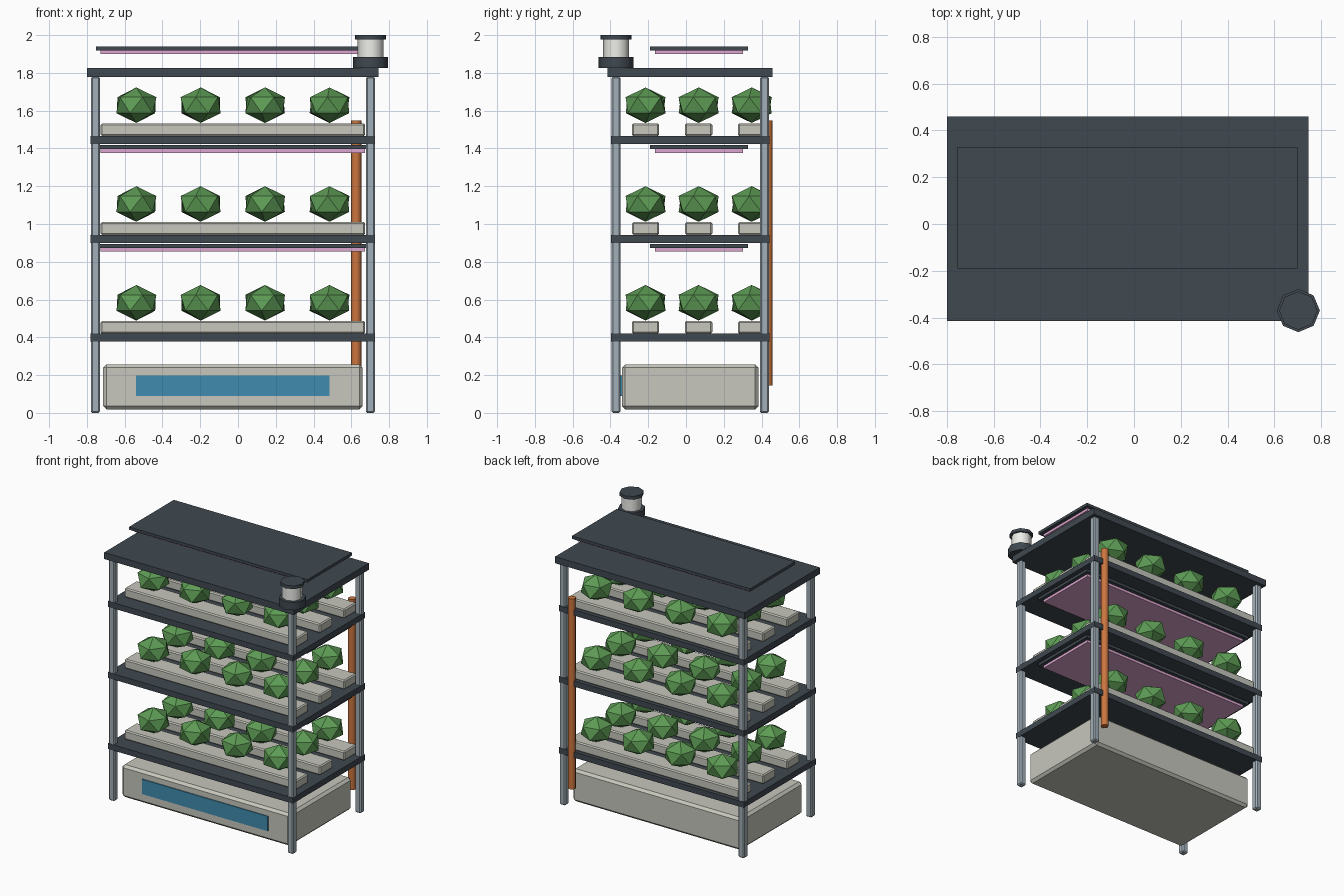
import bpy
from math import pi

if "Cube" in bpy.data.objects:
    bpy.data.objects.remove(bpy.data.objects["Cube"])

CX, CY = -0.027, 0.022      # centre of the rack
STEP = 0.523                # height between tiers


def mat(name, r, g, b):
    m = bpy.data.materials.new(name)
    m.diffuse_color = (r, g, b, 1)
    m.use_nodes = True
    m.node_tree.nodes["Principled BSDF"].inputs["Base Color"].default_value = m.diffuse_color
    return m


DARK = mat("dark_panel", 0.05, 0.065, 0.08)
STEEL = mat("steel", 0.36, 0.43, 0.48)
BEIGE = mat("beige", 0.57, 0.57, 0.51)
GREEN = mat("leaf_green", 0.11, 0.33, 0.09)
COPPER = mat("copper", 0.6, 0.18, 0.05)
WATER = mat("water_blue", 0.05, 0.26, 0.43)
PINK = mat("grow_pink", 0.72, 0.38, 0.62)
GLASS = mat("lamp_white", 0.85, 0.85, 0.82)


def finish(name, material):
    ob = bpy.context.object
    ob.name = name
    ob.data.materials.append(material)
    return ob


def box(name, x, y, z, material, bevel=0):
    # x, y, z are (min, max) pairs
    mid = [(a + b) / 2 for a, b in (x, y, z)]
    bpy.ops.mesh.primitive_cube_add(size=1, location=mid)
    ob = finish(name, material)
    ob.scale = [b - a for a, b in (x, y, z)]
    bpy.ops.object.transform_apply(location=False, rotation=False, scale=True)
    if bevel:
        mod = ob.modifiers.new("bevel", "BEVEL")
        mod.width = bevel
        mod.segments = 1
    return ob


def around(c, half):
    return (c - half, c + half)


def cylinder(name, x, y, z, r, material, sides=8):
    bpy.ops.mesh.primitive_cylinder_add(vertices=sides, radius=r, depth=z[1] - z[0],
                                        location=(x, y, (z[0] + z[1]) / 2))
    ob = finish(name, material)
    bpy.ops.object.shade_smooth_by_angle(angle=pi / 3)
    return ob


# Corner posts and top deck
for sx, side in ((-1, "left"), (1, "right")):
    for sy, end in ((-1, "front"), (1, "back")):
        box(f"{end}_{side}_post", around(CX + sx * 0.728, 0.024),
            around(CY + sy * 0.393, 0.024), (0, 1.78), STEEL, 0.008)
box("top_deck", around(CX, 0.772), around(CY, 0.437), (1.777, 1.825), DARK)

# Water tank with level window
box("water_tank", around(CX, 0.687), around(CY, 0.362), (0.018, 0.257), BEIGE, 0.018)
box("water_window", around(CX, 0.512), (-0.347, -0.33), (0.09, 0.199), WATER)

# Tiers: shelf, planting trays, plants and the grow light above
for t in range(3):
    z = 0.419 + t * STEP
    box(f"shelf_{t}", around(CX, 0.753), around(CY, 0.42), (z - 0.042, z), DARK)
    for r in range(3):
        y = 0.067 + (r - 1) * 0.281
        box(f"tray_{t}_{r}", around(CX, 0.7), around(y, 0.072), (z, z + 0.068), BEIGE, 0.008)
        for c in range(4):
            bpy.ops.mesh.primitive_ico_sphere_add(
                subdivisions=1, radius=0.119,
                location=(CX + (c - 1.5) * 0.341, y, z + 0.164),
                rotation=(0, 0, (c + 2 * r) * 0.7))
            finish(f"plant_{t}_{r}_{c}", GREEN).scale = (1, 1, 0.79)
    top = 0.894 + t * STEP
    box(f"light_housing_{t}", around(CX, 0.726), around(0.069, 0.26), (top - 0.021, top), DARK)
    box(f"light_panel_{t}", around(CX, 0.7), around(0.069, 0.234),
        (top - 0.04, top - 0.021), PINK)

# Riser pipe at the back right
cylinder("riser_pipe", 0.626, 0.432, (0.145, 1.547), 0.027, COPPER)

# Beacon on the front right corner
bx, by = 0.702, -0.37
cylinder("beacon_base", bx, by, (1.825, 1.883), 0.092, DARK)
cylinder("beacon_lamp", bx, by, (1.883, 1.98), 0.069, GLASS)
cylinder("beacon_cap", bx, by, (1.976, 2.0), 0.082, DARK)
